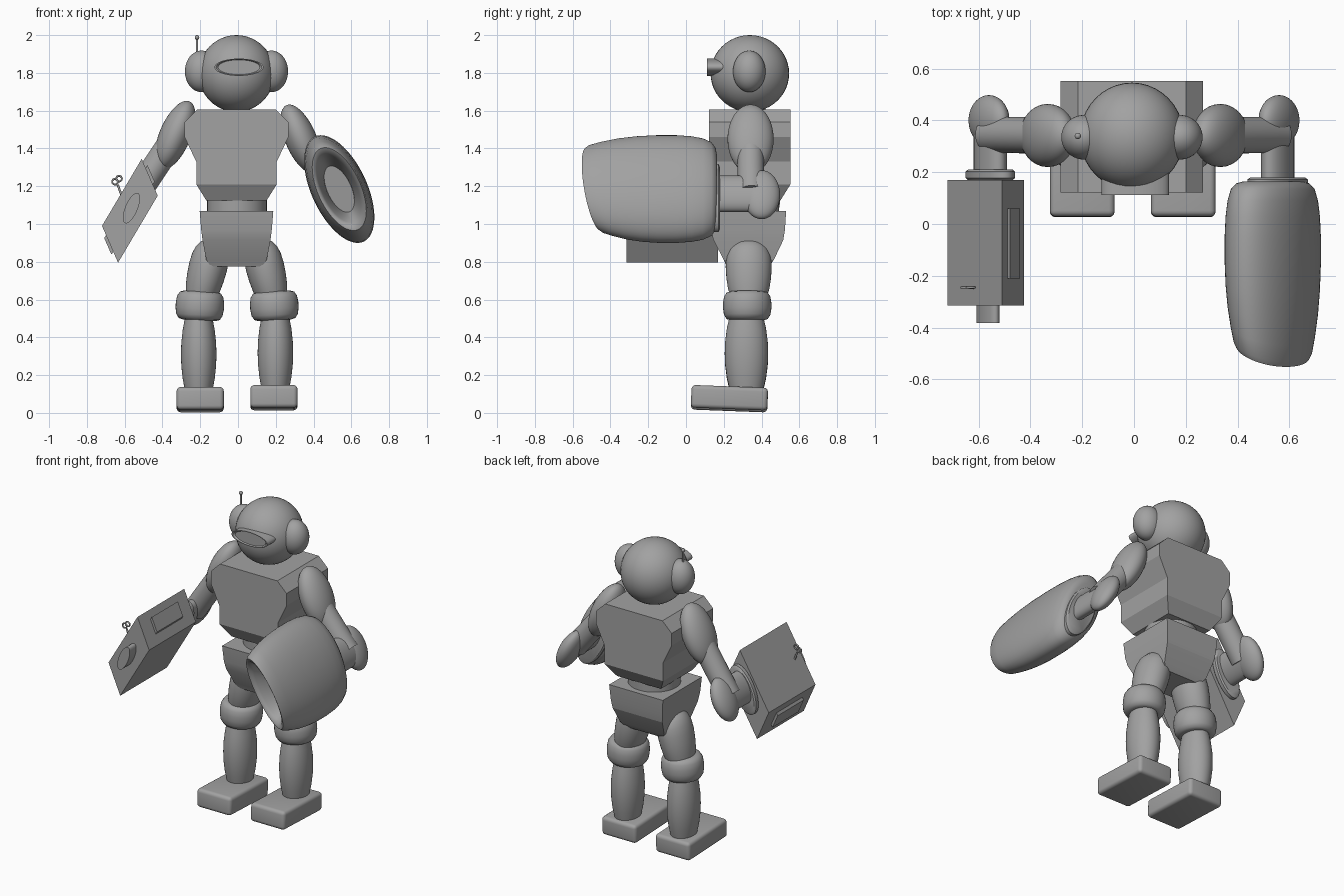
import bpy, bmesh
from math import sin, cos, pi, radians
from mathutils import Matrix, Vector

if "Cube" in bpy.data.objects:
    bpy.data.objects.remove(bpy.data.objects["Cube"], do_unlink=True)

grey = bpy.data.materials.new("grey")
grey.use_nodes = True
grey.diffuse_color = (0.36, 0.36, 0.36, 1)
grey.node_tree.nodes["Principled BSDF"].inputs["Base Color"].default_value = grey.diffuse_color


def finish(name, bm, matrix=Matrix(), angle=35):
    bm.transform(matrix)
    bmesh.ops.recalc_face_normals(bm, faces=bm.faces)
    mesh = bpy.data.meshes.new(name)
    bm.to_mesh(mesh)
    bm.free()
    mesh.materials.append(grey)
    obj = bpy.data.objects.new(name, mesh)
    bpy.context.collection.objects.link(obj)
    bpy.ops.object.select_all(action='DESELECT')
    obj.select_set(True)
    bpy.context.view_layer.objects.active = obj
    bpy.ops.object.shade_smooth_by_angle(angle=radians(angle))
    return obj


def place(centre, tilt=0, pitch=0):
    """Move to centre, tilted in the front plane and pitched about x."""
    return (Matrix.Translation(centre) @ Matrix.Rotation(radians(tilt), 4, 'Y')
            @ Matrix.Rotation(radians(pitch), 4, 'X'))


def skin(name, rings, matrix=Matrix(), angle=35):
    """Join rings of points into a closed tube."""
    bm = bmesh.new()
    loops = [[bm.verts.new(p) for p in ring] for ring in rings]
    n = len(loops[0])
    for a, b in zip(loops, loops[1:]):
        for i in range(n):
            j = (i + 1) % n
            bm.faces.new((a[i], a[j], b[j], b[i]))
    bm.faces.new(loops[0])
    bm.faces.new(loops[-1])
    return finish(name, bm, matrix, angle)


def lathe(name, rows, rx, ry, matrix, segs=40, angle=35):
    """Elliptic turned shape: rows are (radius factor, height)."""
    turn = [2 * pi * i / segs for i in range(segs)]
    return skin(name, [[(r * rx * cos(t), r * ry * sin(t), h) for t in turn]
                       for r, h in rows], matrix, angle)


def ellipsoid(name, centre, radii, tilt=0):
    bm = bmesh.new()
    bmesh.ops.create_uvsphere(bm, u_segments=40, v_segments=24, radius=1)
    return finish(name, bm, place(centre, tilt) @ Matrix.Diagonal((*radii, 1)))


def blocks(name, rows):
    """Stacked rectangles: (z, half width, front y, back y)."""
    x = -0.008
    return skin(name, [[(x - w, f, z), (x + w, f, z), (x + w, b, z), (x - w, b, z)]
                       for z, w, f, b in rows], angle=15)


# Head
ellipsoid("head", (-0.008, 0.338, 1.797), (0.201, 0.208, 0.203))
for side, s in (("right", -1), ("left", 1)):
    ellipsoid(side + "_ear", (s * 0.185 - 0.008, 0.335, 1.808), (0.088, 0.086, 0.11))
lathe("visor", [(1, -0.15), (1, 0.11), (0.93, 0.11), (0.85, 0.1)], 0.13, 0.046,
      place((0.005, 0.222, 1.83), 0, 90))
lathe("antenna", [(1, 0), (1, 0.1)], 0.006, 0.006, place((-0.217, 0.34, 1.89)), 12)
ellipsoid("antenna_tip", (-0.217, 0.34, 1.988), (0.012, 0.012, 0.012))

# Body
blocks("torso", [(1.125, 0.16, 0.17, 0.5), (1.21, 0.213, 0.122, 0.553),
                 (1.33, 0.213, 0.122, 0.553), (1.46, 0.275, 0.122, 0.553),
                 (1.54, 0.275, 0.122, 0.553), (1.605, 0.208, 0.122, 0.553)])
lathe("waist", [(1, 1.04), (1, 1.16)], 0.158, 0.158, place((-0.005, 0.335, 0)))
blocks("pelvis", [(0.775, 0.135, 0.215, 0.44), (0.81, 0.16, 0.2, 0.465),
                  (0.915, 0.18, 0.145, 0.515), (0.97, 0.187, 0.132, 0.524),
                  (1.07, 0.195, 0.125, 0.53)])

# Legs
knee_rows = [(0.7, -0.076), (0.85, -0.07), (0.96, -0.048), (1, -0.015),
             (1, 0.015), (0.96, 0.048), (0.85, 0.07), (0.7, 0.076)]
thigh_rows = [(0.75, -0.16), (0.9, -0.1), (0.97, -0.04), (1, 0.02), (0.97, 0.07),
              (0.87, 0.11), (0.68, 0.14), (0.4, 0.158), (0.05, 0.165)]
shin_rows = [(0.76, -0.2), (0.9, -0.13), (0.98, -0.06), (1, 0),
             (0.98, 0.06), (0.9, 0.13), (0.76, 0.2)]
for side, s, x, z in (("right", -1, -0.208, 0), ("left", 1, 0.198, 0.008)):
    lathe(side + "_thigh", thigh_rows, 0.102, 0.122,
          place((s * 0.155 - 0.008, 0.332, 0.755), -s * 14), angle=50)
    lathe(side + "_knee", knee_rows, 0.128, 0.128,
          place((x + s * -0.006 + 0.0, 0.324, 0.567), -s * 3), angle=50)
    lathe(side + "_shin", shin_rows, 0.094, 0.115, place((x, 0.32, 0.31 + z)), angle=50)
    bm = bmesh.new()
    bmesh.ops.create_cube(bm, size=1)
    bm.transform(Matrix.Diagonal((0.25, 0.405, 0.12, 1)))
    bmesh.ops.bevel(bm, geom=bm.edges[:], offset=0.022, segments=4,
                    profile=0.5, affect='EDGES')
    finish(side + "_foot", bm, place((x - s * 0.008, 0.23, 0.07 + z * 1.3), 0, -2.2))

# Arms
disc_rows = [(0.9, -0.02), (1, -0.012), (1, 0.012), (0.9, 0.02)]
for side, s, lift, drop in (("right", -1, 0.02, 0.03), ("left", 1, 0, 0)):
    ellipsoid(side + "_upper_arm", (s * 0.333, 0.342, 1.45 + lift),
              (0.083, 0.122, 0.195), -s * 23)
    start, end = Vector((s * 0.36, 0.342, 1.4 + lift)), Vector((s * 0.555, 0.345, 1.16 - drop))
    aim = (end - start).to_track_quat('Z', 'Y').to_matrix().to_4x4()
    lathe(side + "_lower_arm", [(1, 0), (1, (end - start).length)], 0.07, 0.07,
          Matrix.Translation(start) @ aim)
    ellipsoid(side + "_elbow", (s * 0.56, 0.4, 1.155 - drop), (0.058, 0.098, 0.14), -s * 25)
    front = place((s * 0.555, 0.4, 1.16 - drop), -s * 25, 90)
    lathe(side + "_forearm", [(1, 0), (1, 0.24)], 0.052, 0.103, front)
    k = 1 if s > 0 else 0.82
    lathe(side + "_cuff", disc_rows, 0.092 * k, 0.195 * k,
          place((s * 0.555, 0.16 - lift + 0.05 * (s < 0), 1.137 - drop), -s * 25, 90))

# Hollow bulging hand on the left arm, with a slanted rim
shell = [(0.6, -0.165), (0.76, -0.157), (0.87, -0.135), (0.94, -0.09), (0.98, -0.03),
         (1, 0.05), (1, 0.15), (0.98, 0.25), (0.94, 0.34), (0.88, 0.42), (0.82, 0.48),
         (0.77, 0.5), (0.7, 0.495), (0.62, 0.46), (0.53, 0.4), (0.45, 0.33), (0.43, 0.3)]
hand = lathe("left_hand_shell", shell, 0.147, 0.307,
             place((0.536, 0, 1.185), -25, 90), 64, 50)
lean = Vector((0.9, 0, 0.42))
for v in hand.data.vertices:
    reach = max(0, -v.co.y - 0.1) / 0.4
    offset = v.co - Vector((0.536, 0, 1.185))
    v.co.y -= reach * (0.45 * offset.dot(lean) + 0.12 * offset.z - 0.01)

# Slanted box on the right arm: corner plus its long and short edges
corner, long, short = Vector((-0.51, 0, 1.345)), Vector((-0.21, 0, -0.355)), Vector((0.085, 0, -0.195))


def on_box(u, v, y):
    return corner + long * u + short * v + Vector((0, y, 0))


def prism(name, u0, u1, v0, v1, y0, y1):
    skin(name, [[on_box(u, v, y) for u, v in ((u0, v0), (u1, v0), (u1, v1), (u0, v1))]
                for y in (y0, y1)], angle=15)


prism("right_hand_box", 0, 1, 0, 1, -0.315, 0.17)
prism("upper_slot", -0.045, 0.1, 0.25, 0.7, -0.21, 0.06)
prism("lower_slot", 0.9, 1.045, 0.25, 0.7, -0.21, 0.06)
turn = [2 * pi * i / 40 for i in range(40)]
skin("nozzle", [[on_box(0.46 + 0.2 * cos(t), 0.5 + 0.2 * sin(t), y) for t in turn]
                for y in (-0.3, -0.382)])

# Winding key on the box
lathe("key_stem", [(1, -0.05), (1, 0.035)], 0.006, 0.006, place((-0.625, -0.245, 1.175), -20), 12)
for i, (dx, dz) in enumerate(((-0.013, 0.012), (0.008, 0.028))):
    bpy.ops.mesh.primitive_torus_add(major_radius=0.015, minor_radius=0.005,
                                     major_segments=20, minor_segments=8,
                                     location=(-0.638 + dx, -0.245, 1.212 + dz),
                                     rotation=(pi / 2, 0, 0))
    loop = bpy.context.object
    loop.name = "key_loop_%d" % (i + 1)
    loop.data.materials.append(grey)
    bpy.ops.object.shade_smooth()
